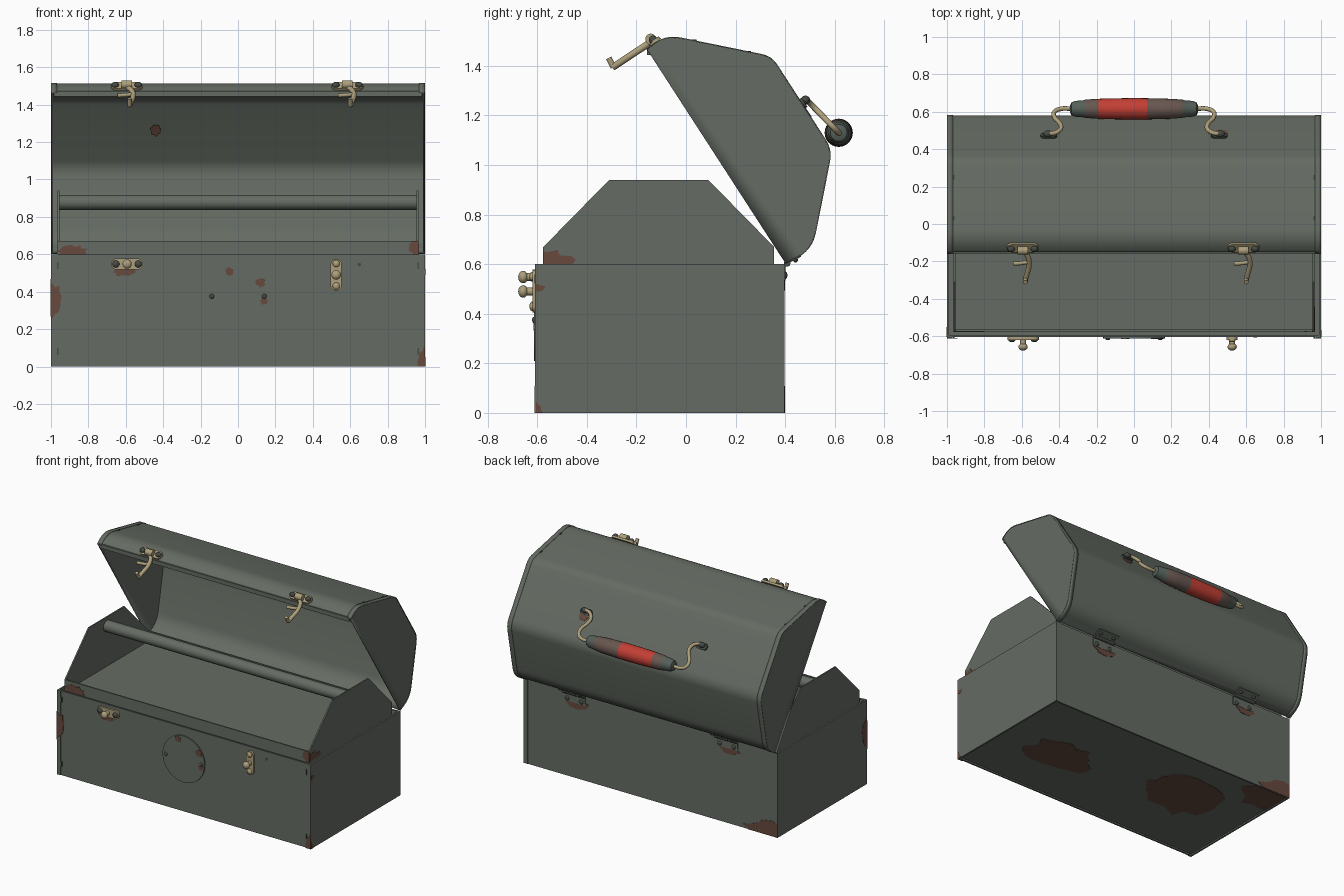
import bpy, bmesh, math, random
from mathutils import Vector, Matrix

if "Cube" in bpy.data.objects:
    bpy.data.objects.remove(bpy.data.objects["Cube"])
random.seed(4)

def mat(name, r, g, b):
    m = bpy.data.materials.new(name)
    m.diffuse_color = (r, g, b, 1)
    m.use_nodes = True
    m.node_tree.nodes["Principled BSDF"].inputs["Base Color"].default_value = m.diffuse_color
    return m

GREEN = mat("grey_green_paint", .13, .15, .125)
DARK = mat("dark_metal", .06, .07, .06)
RUST = mat("rust", .135, .068, .048)
BRASS = mat("dull_brass", .42, .35, .20)
RED = mat("red_grip", .55, .05, .035)
BROWN = mat("worn_brown", .14, .095, .08)
TIP = mat("grip_end_green", .09, .115, .10)
X, Y, Z = Vector((1, 0, 0)), Vector((0, 1, 0)), Vector((0, 0, 1))

def finish(name, bm, mats, smooth=True):
    bmesh.ops.recalc_face_normals(bm, faces=bm.faces)
    me = bpy.data.meshes.new(name)
    bm.to_mesh(me)
    bm.free()
    for m in mats:
        me.materials.append(m)
    ob = bpy.data.objects.new(name, me)
    bpy.context.collection.objects.link(ob)
    if smooth:
        bpy.ops.object.select_all(action='DESELECT')
        ob.select_set(True)
        bpy.context.view_layer.objects.active = ob
        bpy.ops.object.shade_smooth_by_angle(angle=math.radians(35))
    return ob

def box(name, x0, x1, y0, y1, z0, z1, m):
    bm = bmesh.new()
    bmesh.ops.create_cube(bm, size=1)
    for v in bm.verts:
        v.co = Vector((x0 if v.co.x < 0 else x1, y0 if v.co.y < 0 else y1, z0 if v.co.z < 0 else z1))
    return finish(name, bm, [m], False)

def prism(name, pts, origin, u, v, depth, m):
    """Flat outline in the u/v plane, thickened along u x v."""
    bm = bmesh.new()
    o, n = Vector(origin), u.cross(v)
    f = bm.faces.new([bm.verts.new(o + u * a + v * b) for a, b in pts])
    r = bmesh.ops.extrude_face_region(bm, geom=[f])
    bmesh.ops.translate(bm, vec=n * depth, verts=[e for e in r['geom'] if isinstance(e, bmesh.types.BMVert)])
    return finish(name, bm, [m])

def ball(name, c, s, m):
    bm = bmesh.new()
    bmesh.ops.create_uvsphere(bm, u_segments=16, v_segments=10, radius=1)
    for v in bm.verts:
        v.co = Vector(c) + Vector((v.co.x * s[0], v.co.y * s[1], v.co.z * s[2]))
    return finish(name, bm, [m])

def rod(name, p0, p1, r, m, seg=20):
    p0, p1 = Vector(p0), Vector(p1)
    bm = bmesh.new()
    bmesh.ops.create_cone(bm, cap_ends=True, segments=seg, radius1=r, radius2=r, depth=(p1 - p0).length)
    rot = (p1 - p0).to_track_quat('Z', 'Y').to_matrix().to_4x4()
    bmesh.ops.transform(bm, matrix=Matrix.Translation((p0 + p1) / 2) @ rot, verts=bm.verts)
    return finish(name, bm, [m])

def wire(name, pts, r, m):
    cu = bpy.data.curves.new(name, 'CURVE')
    cu.dimensions, cu.bevel_depth, cu.bevel_resolution, cu.use_fill_caps = '3D', r, 3, True
    sp = cu.splines.new('BEZIER')
    sp.bezier_points.add(len(pts) - 1)
    for b, p in zip(sp.bezier_points, pts):
        b.co, b.handle_left_type, b.handle_right_type = p, 'AUTO', 'AUTO'
    sp.resolution_u = 5
    cu.materials.append(m)
    ob = bpy.data.objects.new(name, cu)
    bpy.context.collection.objects.link(ob)

def circle(r, n=40):
    return [(r * math.cos(2 * math.pi * i / n), r * math.sin(2 * math.pi * i / n)) for i in range(n)]

def capsule(l, r):
    return [(math.copysign(l, math.cos(t)) + r * math.cos(t), r * math.sin(t))
            for t in (math.pi * (i + .5) / 10 for i in range(20))]

def rust(origin, u, v, ru, rv, lim=(-9, 9, -9, 9)):
    """Irregular thin patch, cut off at the limits of its panel."""
    pts = []
    for a, b in circle(1, 22):
        k = random.uniform(.75, 1.1)
        pts.append((min(max(a * k * ru, lim[0]), lim[1]), min(max(b * k * rv, lim[2]), lim[3])))
    prism("rust_patch", pts, origin, u, v, .003, RUST)

def rounded(pts, radii, n=6):
    out = []
    for i, p in enumerate(pts):
        p, r = Vector(p), radii[i]
        if r == 0:
            out.append(p)
            continue
        a = p + (Vector(pts[i - 1]) - p).normalized() * r
        b = p + (Vector(pts[i + 1]) - p).normalized() * r
        out += [a * (1 - t) ** 2 + p * 2 * t * (1 - t) + b * t * t for t in (k / n for k in range(n + 1))]
    return out

# Body: walls, recessed floor, folded corner strips
box("front_wall", -1, 1, -.605, -.593, 0, .6, GREEN)
box("back_wall", -1, 1, .383, .395, 0, .6, GREEN)
for s in (-1, 1):
    box("side_wall", min(s, s * .988), max(s, s * .988), -.605, .395, 0, .6, GREEN)
    a, b = sorted((s, s * .97))
    box("corner_strip", a, b, -.61, -.604, 0, .6, GREEN)
    box("rear_corner_strip", a, b, .394, .398, 0, .6, GREEN)
    for z in (.08, .54):
        box("strip_slot", s * .965 - .004, s * .965 + .004, -.612, -.603, z - .018, z + .018, DARK)
box("bottom_panel", -.99, .99, -.6, .39, .01, .022, GREEN)

# Lift-out tray with trapezoid ends and carrying rod
box("tray_front", -.96, .96, -.575, -.565, .5, .67, GREEN)
box("tray_back", -.96, .96, .345, .355, .5, .67, GREEN)
box("tray_floor", -.96, .96, -.575, .355, .575, .59, GREEN)
END = [(-.575, .5), (.355, .5), (.355, .67), (.09, .94), (-.31, .94), (-.575, .67)]
for x in (-.965, .955):
    prism("tray_end", END, (x, 0, 0), Y, Z, .01, GREEN)
rod("tray_rod", (-.955, -.11, .878), (.955, -.11, .878), .04, GREEN, 28)

# Open lid: rounded sheet with end plates and raised end bands
LID = rounded([(-.157, 1.465), (-.085, 1.525), (.345, 1.437), (.588, 1.062), (.508, .66), (.4, .605)],
              [0, .07, .04, .05, .07, 0])
def lid_sheet(name, x0, x1, grow, ends, thick):
    bm = bmesh.new()
    c = Vector((.2, 1.1))
    rows = [[bm.verts.new((x, *(c + (p - c) * grow))) for p in LID] for x in (x0, x1)]
    for i in range(len(LID) - 1):
        bm.faces.new((rows[0][i], rows[0][i + 1], rows[1][i + 1], rows[1][i]))
    if ends:
        bm.faces.new(rows[0])
        bm.faces.new(rows[1])
    ob = finish(name, bm, [GREEN])
    md = ob.modifiers.new("sheet", 'SOLIDIFY')
    md.thickness, md.offset = thick, -1
lid_sheet("lid", -.997, .997, 1, True, .012)
for s in (-1, 1):
    lid_sheet("lid_end_band", min(s, s * .967), max(s, s * .967), 1.007, False, .004)
    for y in (.03, .25):
        z = 1.525 - (y + .085) * .205
        box("lid_slot", s * .963 - .004, s * .963 + .004, y - .012, y + .012, z - .01, z + .004, DARK)
box("lid_lip", -.985, .985, -.157, -.142, 1.443, 1.472, GREEN)

# Hinges at the back
for x in (-.6, .6):
    rod("hinge_pin", (x - .085, .408, .603), (x + .085, .408, .603), .013, DARK)
    leaf = [(-.085, -.065), (.085, -.065), (.085, 0), (-.085, 0)]
    prism("hinge_leaf", leaf, (x, .395, .6), -X, Z, .006, GREEN)
    prism("hinge_lid_leaf", [(a, -b) for a, b in leaf], (x, .405, .606), -X, Vector((0, .89, .456)), .006, GREEN)
    for d in (-.055, .055):
        ball("hinge_rivet", (x + d, .4, .555), (.016, .009, .016), DARK)
        ball("hinge_lid_rivet", (x + d, .442, .617), (.016, .01, .01), DARK)
    rust((x - .02, .396, .53), -X, Z, .09, .035)

# Carrying handle: grip, wire arms and mounts
bm = bmesh.new()
prof = [(-.342, .018), (-.335, .034), (-.315, .042), (-.265, .046), (-.26, .049), (-.235, .05), (-.23, .052)]
prof += [(x, .057 - .1 * x * x) for x in (-.19, -.1, 0, .07, .15)]
prof += [(-x, r) for x, r in reversed(prof[:7])]
N = 24
rings = [[bm.verts.new((x, .616 + a, 1.13 + b)) for a, b in circle(r, N)] for x, r in prof]
for (p, q), (x0, x1) in zip(zip(rings, rings[1:]), zip([p[0] for p in prof], [p[0] for p in prof[1:]])):
    mid = (x0 + x1) / 2
    for i in range(N):
        f = bm.faces.new((p[i], p[(i + 1) % N], q[(i + 1) % N], q[i]))
        f.material_index = 2 if abs(mid) > .25 else (0 if -.19 < mid < .07 else 1)
for r in (rings[0], rings[-1]):
    bm.faces.new(r).material_index = 2
finish("handle_grip", bm, [RED, BROWN, TIP])
ARM = [(.46, 0), (.415, .06), (.39, .25), (.4, .45), (.425, .65), (.425, .88), (.39, 1), (.33, 1)]
SLOPE, OUT = Vector((0, -.544, .839)), Vector((0, .839, .544))
for s in (-1, 1):
    wire("handle_arm", [(s * x, .482 + .134 * t, 1.268 - .138 * t) for x, t in ARM], .012, BRASS)
    prism("handle_mount", capsule(.022, .022), (s * .455, .468, 1.246), -X, SLOPE, .012, DARK)
    ball("handle_mount_boss", (s * .46, .482, 1.262), (.026, .018, .018), DARK)

# Lid latches: plate, rivets and curved hook
TILT = Vector((0, .76, .65))
for x in (-.595, .585):
    prism("lid_latch_plate", capsule(.058, .027), (x, -.122, 1.492), X, TILT, .014, BRASS)
    for d in (-.062, .062):
        ball("latch_rivet", (x + d, -.133, 1.505), (.02, .017, .017), DARK)
    rod("latch_pivot", (x - .028, -.142, 1.508), (x + .028, -.142, 1.508), .022, BRASS)
    hook = [(0, -.14), (.025, -.17), (.035, -.21), (.025, -.26), (.015, -.295)]
    wire("latch_hook", [(x + a, y, 1.497 + (y + .14) * .66) for a, y in hook], .014, BRASS)
    wire("latch_spur", [(x + a, y, 1.497 + (y + .14) * .66) for a, y in [(-.05, -.212), (0, -.208), (.04, -.2)]], .011, BRASS)
    rod("hook_tip", (x + .015, -.293, 1.394), (x + .015, -.312, 1.432), .012, BRASS)

# Body catches: the right one hangs turned by one rivet
for x, z, u, v in ((-.593, .548, X, Z), (.525, .49, Z, -X)):
    o = Vector((x, -.605, z))
    prism("catch_plate", capsule(.055, .03), o, u, v, .014, BRASS)
    for d in (-.06, .06):
        ball("catch_rivet", o + u * d - Y * .015, (.019, .012, .019), DARK if u == X else BRASS)
    rod("catch_stem", o, o - Y * .05, .016, BRASS)
    ball("catch_knob", o - Y * .052, (.025, .02, .025), BRASS)
prism("empty_rivet_hole", circle(.01, 14), (.648, -.605, .545), X, Z, .002, DARK)

# Round plate on the front
prism("round_plate", circle(.165, 48), (0, -.605, .375), X, Z, .008, GREEN)
for x in (-.14, .14):
    ball("plate_rivet", (x, -.613, .375), (.013, .008, .013), DARK)

# Rust patches: front, plate, tray, sides, back, bottom, lid
for x, z, r in ((-.045, .508, .024), (.12, .45, .026), (.14, .35, .022)):
    rust((x, -.612, z), X, Z, r, r)
rust((-1, -.609, .35), X, Z, .065, .1, (0, 9, -9, 9))
rust((1, -.609, 0), X, Z, .04, .1, (-9, 0, 0, 9))
rust((-.61, -.604, .515), X, Z, .06, .035)
rust((-.88, -.574, .605), X, Z, .085, .045)
rust((.965, -.574, .64), X, Z, .055, .06, (-9, 0, -9, .03))
rust((.965, -.575, .6), Y, Z, .13, .06, (0, 9, 0, .06))
rust((.999, -.605, .505), Y, Z, .04, .015, (0, 9, -9, 9))
rust((.999, -.605, 0), Y, Z, .025, .05, (0, 9, 0, 9))
rust((-.999, -.605, .37), -Y, Z, .05, .1, (-9, 0, -9, 9))
rust((-1, .396, 0), -X, Z, .27, .1, (-9, 0, 0, 9))
rust((.5, -.16, .01), X, -Y, .26, .17)
rust((-.42, -.04, .01), X, -Y, .3, .24)
rust((-.9, .3, .01), X, -Y, .22, .16, (-.09, 9, -.09, 9))
rust((-.44, .442, 1.262), X, Vector((0, -.544, .839)).normalized(), .03, .035)
rust((.465, .488, 1.218), -X, SLOPE, .035, .03)
